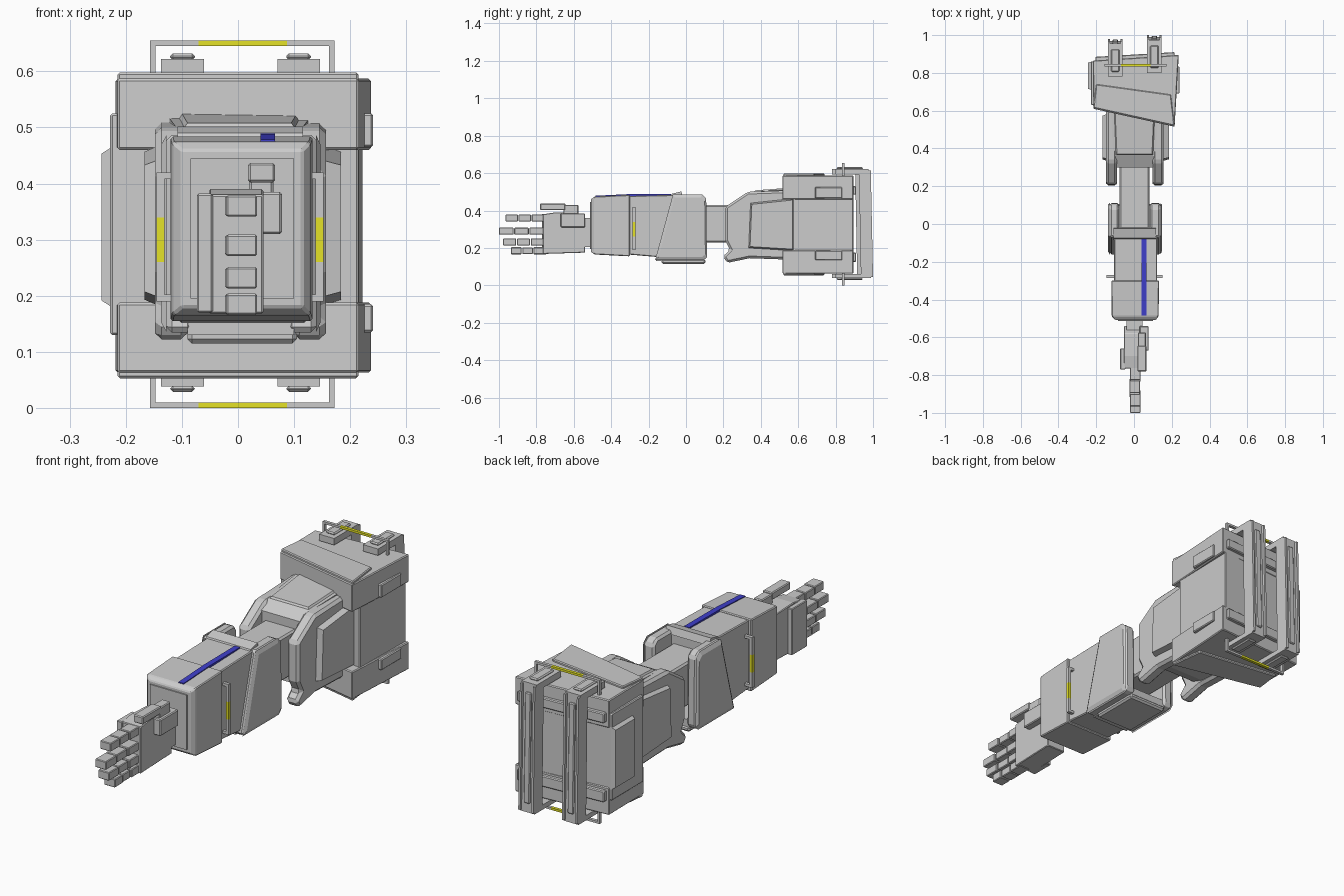
import bpy, bmesh
from mathutils import Vector


def material(name, color):
    m = bpy.data.materials.new(name)
    m.diffuse_color = (*color, 1)
    return m


YELLOW = material("yellow_paint", (0.78, 0.76, 0.02))
BLUE = material("blue_paint", (0.05, 0.05, 0.6))


def finish(name, bm, bevel=0, mat=None):
    bmesh.ops.recalc_face_normals(bm, faces=bm.faces)
    me = bpy.data.meshes.new(name)
    bm.to_mesh(me)
    bm.free()
    ob = bpy.data.objects.new(name, me)
    bpy.context.collection.objects.link(ob)
    if mat:
        me.materials.append(mat)
    if bevel:
        mod = ob.modifiers.new("chamfer", 'BEVEL')
        mod.width, mod.segments = bevel, 1
    return ob


def bridge(name, rings, bevel=0, mat=None):
    """Closed solid through a series of equal-length rings."""
    bm = bmesh.new()
    vs = [[bm.verts.new(p) for p in r] for r in rings]
    n = len(vs[0])
    for a, b in zip(vs, vs[1:]):
        for i in range(n):
            j = (i + 1) % n
            bm.faces.new((a[i], a[j], b[j], b[i]))
    bm.faces.new(vs[0])
    bm.faces.new(vs[-1])
    return finish(name, bm, bevel, mat)


def box(name, x, y, z, bevel=0, mat=None):
    return bridge(name, [[(a, y[0], z[0]), (a, y[1], z[0]), (a, y[1], z[1]), (a, y[0], z[1])] for a in x], bevel, mat)


def side_prism(name, x, yz, bevel=0, mat=None):
    return bridge(name, [[(a, p, q) for p, q in yz] for a in x], bevel, mat)


def top_prism(name, z, xy, bevel=0, mat=None):
    return bridge(name, [[(p, q, a) for p, q in xy] for a in z], bevel, mat)


def loft(name, sections, bevel=0):
    """Rectangular sections (y, x0, x1, z0, z1) along the arm."""
    return bridge(name, [[(a, y, c), (b, y, c), (b, y, d), (a, y, d)] for y, a, b, c, d in sections], bevel)


def side_panel(name, x_in, x_out, yz, shrink=0.9):
    """Raised panel with sloping edges on a side wall."""
    cy = sum(p for p, _ in yz) / len(yz)
    cz = sum(q for _, q in yz) / len(yz)
    inner = [(x_out, cy + (p - cy) * shrink, cz + (q - cz) * shrink) for p, q in yz]
    return bridge(name, [[(x_in, p, q) for p, q in yz], inner])


# Shoulder block: core with an upper and a lower overhanging slab
top_prism("shoulder_core", (0.13, 0.525),
          [(-0.228, 0.63), (0.215, 0.57), (0.222, 0.895), (-0.228, 0.86)], 0.004)
slab = [(-0.215, 0.61), (0.215, 0.515), (0.237, 0.895), (-0.218, 0.865)]
for name, z in (("shoulder_upper_slab", (0.46, 0.587)), ("shoulder_lower_slab", (0.063, 0.188))):
    top_prism(name, z, slab, 0.004)
plate = [(-0.215, 0.615), (0.215, 0.52), (0.195, 0.685), (-0.20, 0.74)]
for name, z in (("shoulder_top_plate", (0.58, 0.598)), ("shoulder_bottom_plate", (0.053, 0.07))):
    top_prism(name, z, plate, 0.004)
side_panel("shoulder_left_panel", -0.225, -0.243,
           [(0.71, 0.18), (0.86, 0.18), (0.86, 0.465), (0.71, 0.465)], 0.92)
for z in ((0.465, 0.525), (0.135, 0.185)):
    box("shoulder_side_tab", (0.215, 0.241), (0.69, 0.835), z, 0.004)
for z in ((0.485, 0.53), (0.125, 0.175)):
    top_prism("shoulder_back_strip", z,
              [(-0.205, 0.86), (0.215, 0.885), (0.215, 0.91), (-0.205, 0.885)], 0.004)

# Two back rails with clamps over the top and bottom of the shoulder
for cx, dy in ((-0.099, -0.02), (0.108, 0.0)):
    side_prism("rail_clamp", (cx - 0.038, cx + 0.038),
               [(0.80 + dy, 0.622), (0.975 + dy, 0.622), (0.99 + dy, 0.038), (0.80 + dy, 0.038),
                (0.80 + dy, 0.06), (0.935 + dy, 0.06), (0.925 + dy, 0.592), (0.80 + dy, 0.592)])
    for sx in (-1, 1):
        side_prism("rail_flange", (cx + sx * 0.028, cx + sx * 0.038),
                   [(0.97 + dy, 0.615), (0.988 + dy, 0.615), (1.0 + dy, 0.045), (0.98 + dy, 0.045)])
    side_prism("rail_bar", (cx - 0.015, cx + 0.015),
               [(0.96 + dy, 0.58), (0.985 + dy, 0.58), (0.996 + dy, 0.08), (0.97 + dy, 0.08)], 0.004)
    for z in ((0.62, 0.632), (0.029, 0.04)):
        box("clamp_cap", (cx - 0.022, cx + 0.022), (0.825 + dy, 0.945 + dy), z, 0.005)

# Yellow grab handles above and below the shoulder
for base, tip, s in ((0.575, 0.655, -1), (0.075, 0.0, 1)):
    for x in (-0.157, 0.162):
        box("shoulder_handle_post", (x, x + 0.01), (0.833, 0.847), sorted((base, tip)))
    bar = sorted((tip, tip + s * 0.01))
    for x in ((-0.157, -0.07), (0.087, 0.172)):
        box("shoulder_handle_bar", x, (0.833, 0.847), bar)
    box("shoulder_handle_grip", (-0.07, 0.087), (0.833, 0.847), bar, 0, YELLOW)

# Upper arm: central body between two cheeks that fork around the elbow
loft("upper_arm_body", [(0.30, -0.11, 0.115, 0.18, 0.47), (0.36, -0.11, 0.115, 0.16, 0.50),
                        (0.64, -0.125, 0.13, 0.14, 0.52)])
cheek = [(0.62, 0.135), (0.62, 0.51), (0.33, 0.50), (0.21, 0.42), (0.21, 0.24),
         (0.235, 0.19), (0.198, 0.155), (0.22, 0.12), (0.34, 0.145)]
for name, x, out in (("left", (-0.148, -0.09), -0.167), ("right", (0.098, 0.157), 0.184)):
    side_prism(f"upper_arm_{name}_cheek", x, cheek, 0.012)
    wall = x[0] if out < 0 else x[1]
    side_panel(f"upper_arm_{name}_panel", wall, out,
               [(0.335, 0.20), (0.58, 0.185), (0.58, 0.465), (0.345, 0.44)], 0.94)
bridge("upper_arm_top_panel", [
    [(-0.10, 0.36, 0.495), (0.105, 0.36, 0.495), (0.115, 0.60, 0.51), (-0.11, 0.60, 0.51)],
    [(-0.09, 0.37, 0.508), (0.095, 0.37, 0.508), (0.105, 0.60, 0.525), (-0.10, 0.60, 0.525)]])

# Elbow link
box("elbow_link", (-0.078, 0.083), (-0.05, 0.35), (0.23, 0.43), 0.008)

# Forearm: tapered body, wrist cuff, elbow guards
loft("forearm_body", [(-0.31, -0.105, 0.122, 0.165, 0.478), (-0.02, -0.105, 0.122, 0.14, 0.485)], 0.004)
loft("forearm_cuff", [(-0.508, -0.10, 0.115, 0.18, 0.46), (-0.488, -0.118, 0.13, 0.165, 0.475),
                      (-0.30, -0.12, 0.133, 0.155, 0.484)], 0.004)
box("cuff_end_plate", (-0.085, 0.10), (-0.513, -0.49), (0.195, 0.445))
guard = [(-0.07, 0.487), (0.085, 0.487), (0.108, 0.465), (0.112, 0.15), (0.095, 0.135), (-0.165, 0.135)]
for name, x, wall, out in (("left", (-0.128, -0.08), -0.127, -0.137), ("right", (0.086, 0.14), 0.139, 0.147)):
    side_prism(f"elbow_{name}_guard", x, guard, 0.01)
    side_panel(f"elbow_{name}_guard_panel", wall, out, guard, 0.9)
side_prism("forearm_top_band", (-0.108, 0.116),
           [(-0.085, 0.47), (-0.075, 0.49), (-0.025, 0.502), (-0.015, 0.47)])
box("forearm_bottom_wall", (-0.09, 0.10), (-0.16, 0.10), (0.13, 0.17))
box("forearm_bottom_plate", (-0.09, 0.105), (-0.13, 0.105), (0.115, 0.14), 0.008)

# Blue stripe on top of the forearm
side_prism("forearm_stripe", (0.04, 0.066),
           [(-0.485, 0.47), (-0.485, 0.479), (-0.30, 0.488), (-0.08, 0.489), (-0.08, 0.47)], 0, BLUE)

# Forearm side handles
for name, wall, out in (("left", -0.10, -0.145), ("right", 0.118, 0.152)):
    bar = sorted((out, out - (0.014 if out > 0 else -0.014)))
    for z in ((0.19, 0.26), (0.34, 0.42)):
        box(f"forearm_{name}_handle_bar", bar, (-0.285, -0.27), z)
    box(f"forearm_{name}_handle_grip", bar, (-0.285, -0.27), (0.26, 0.34), 0, YELLOW)
    for z in (0.19, 0.408):
        box(f"forearm_{name}_handle_post", sorted((wall, out)), (-0.285, -0.27), (z, z + 0.012))

# Wrist and palm
box("wrist", (-0.04, 0.045), (-0.56, -0.50), (0.205, 0.36))
side_prism("palm", (-0.052, 0.045),
           [(-0.54, 0.175), (-0.54, 0.325), (-0.58, 0.385), (-0.70, 0.39), (-0.765, 0.38), (-0.765, 0.168)], 0.003)
box("hand_back_plate", (-0.073, -0.045), (-0.77, -0.66), (0.17, 0.382), 0.003)
box("thumb_mount", (0.03, 0.078), (-0.67, -0.54), (0.31, 0.385), 0.004)

# Thumb
box("thumb_base", (0.02, 0.063), (-0.655, -0.575), (0.375, 0.43), 0.004)
box("thumb_tip", (0.018, 0.066), (-0.78, -0.645), (0.402, 0.437), 0.004)

# Four fingers of three segments each: height, tip position
for i, (z, tip) in enumerate(((0.36, -0.965), (0.29, -1.0), (0.232, -0.978), (0.185, -0.935))):
    step = (-0.755 - tip) / 3
    for k in range(3):
        y1 = -0.755 - k * step
        h = 0.019 - 0.001 * (k % 2)
        box(f"finger_{i + 1}_segment_{k + 1}", (-0.021 - 0.002 * (k % 2), 0.034 - 0.003 * (k % 2)),
            (y1 - step, y1 - 0.004 if k else y1 + 0.01), (z - h, z + h), 0.003)
